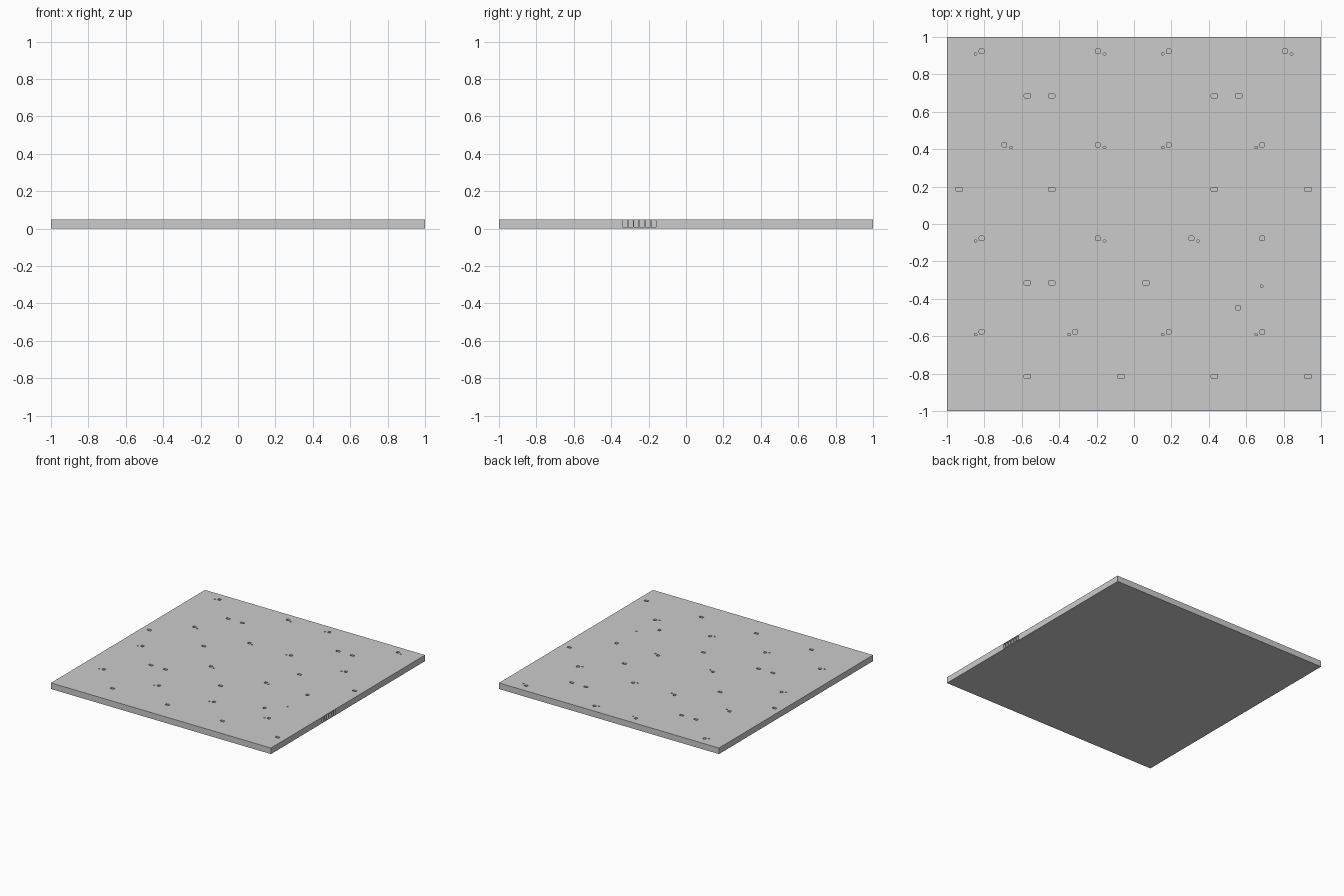
import bpy, bmesh, math
from mathutils import Vector

if "Cube" in bpy.data.objects:
    bpy.data.objects.remove(bpy.data.objects["Cube"])

THICK = 0.05


def outline(w, h, r, seg=3):
    """Rounded rectangle centred on the origin."""
    pts = []
    for k, (sx, sy) in enumerate([(1, 1), (-1, 1), (-1, -1), (1, -1)]):
        for i in range(seg + 1):
            a = math.pi / 2 * (k + i / seg)
            pts.append((sx * (w / 2 - r) + r * math.cos(a),
                        sy * (h / 2 - r) + r * math.sin(a)))
    return pts


def pocket(bm, origin, u, v, n, w, h, r, depth):
    """Prism that sinks 'depth' below the surface at origin (n points outwards)."""
    o, u, v, n = map(Vector, (origin, u, v, n))
    ring = outline(w, h, r)
    low = [bm.verts.new(o + u * a + v * b - n * depth) for a, b in ring]
    top = [bm.verts.new(o + u * a + v * b + n * 0.02) for a, b in ring]
    bm.faces.new(low[::-1])
    bm.faces.new(top)
    for i in range(len(ring)):
        j = (i + 1) % len(ring)
        bm.faces.new((low[i], low[j], top[j], top[i]))


# Slab
bpy.ops.mesh.primitive_cube_add(size=1, location=(0, 0, THICK / 2))
slab = bpy.context.object
slab.name = "floor_slab"
slab.scale = (2, 2, THICK)
bpy.ops.object.transform_apply(location=True, scale=True)

# Wide pockets, square pockets and pin holes in the top, by row
wide = {0.685: (-0.57, -0.44, 0.43, 0.56), 0.185: (-0.935, -0.44, 0.43, 0.93),
        -0.315: (-0.57, -0.44, 0.063), -0.815: (-0.57, -0.07, 0.43, 0.93)}
square = {0.923: (-0.815, -0.193, 0.185, 0.807), 0.423: (-0.693, -0.193, 0.185, 0.685),
          -0.077: (-0.815, -0.193, 0.307, 0.685), -0.577: (-0.815, -0.315, 0.185, 0.685),
          -0.448: (0.556,)}
pin = {0.909: (-0.847, -0.158, 0.153, 0.842), 0.409: (-0.658, -0.158, 0.153, 0.653),
       -0.091: (-0.847, -0.158, 0.342), -0.591: (-0.847, -0.347, 0.153, 0.653),
       -0.332: (0.682,)}

bm = bmesh.new()
for rows, w, h, r in ((wide, 0.034, 0.021, 0.004), (square, 0.025, 0.025, 0.006),
                      (pin, 0.014, 0.010, 0.003)):
    for y, xs in rows.items():
        for x in xs:
            pocket(bm, (x, y, THICK), (1, 0, 0), (0, 1, 0), (0, 0, 1), w, h, r, 0.015)

# Row of slots in the right edge
for i in range(6):
    y = -0.327 + i * 0.0308
    pocket(bm, (1, y, 0.026), (0, 1, 0), (0, 0, 1), (1, 0, 0), 0.024, 0.041, 0.005, 0.02)

mesh = bpy.data.meshes.new("pocket_cutter")
bm.to_mesh(mesh)
bm.free()
cutter = bpy.data.objects.new("pocket_cutter", mesh)
bpy.context.collection.objects.link(cutter)
cutter.hide_render = True

# Cut all the pockets, then drop the helper
mod = slab.modifiers.new("pockets", 'BOOLEAN')
mod.operation = 'DIFFERENCE'
mod.solver = 'EXACT'
mod.object = cutter
bpy.context.view_layer.objects.active = slab
bpy.ops.object.modifier_apply(modifier=mod.name)
bpy.data.objects.remove(cutter, do_unlink=True)
